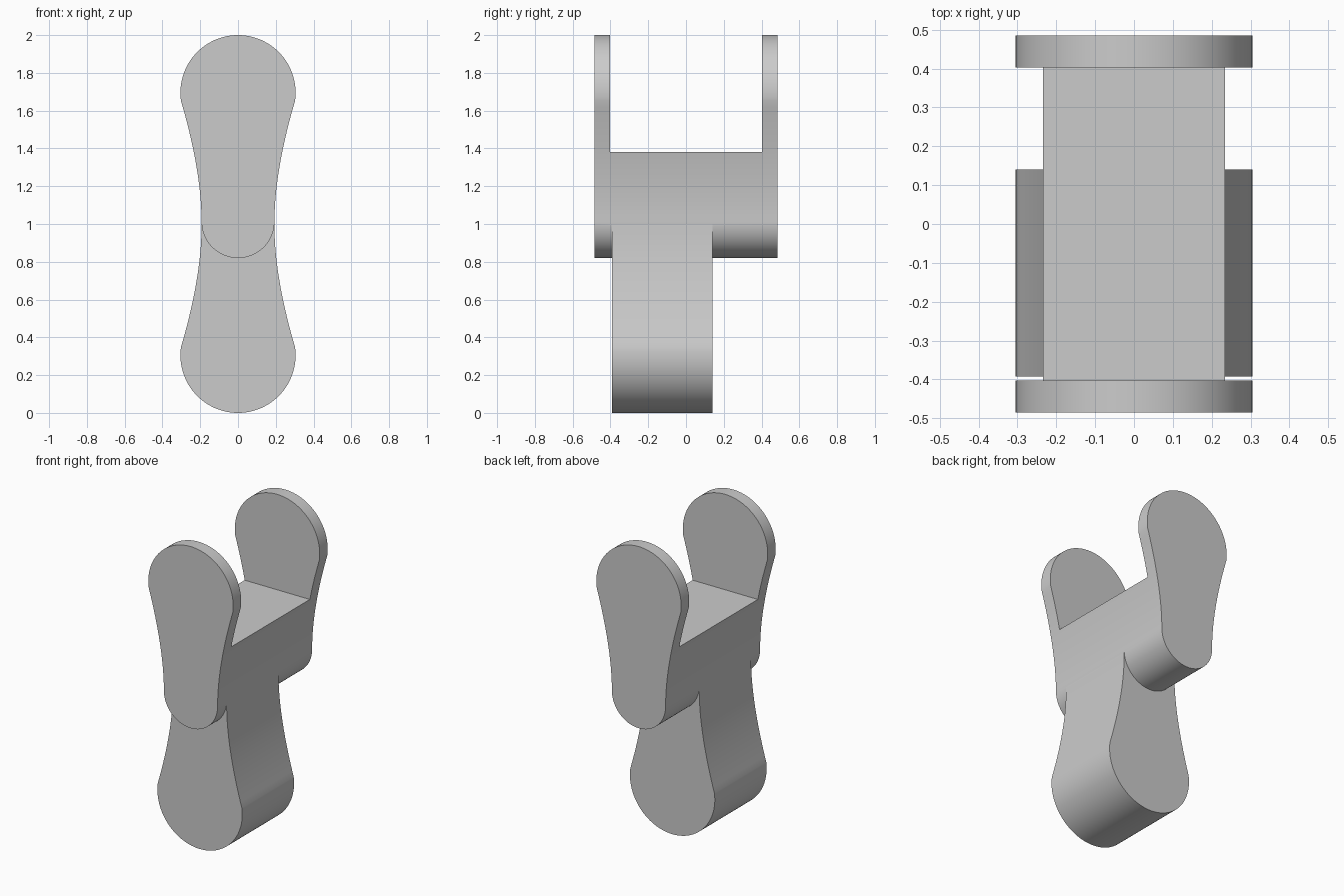
import bpy, bmesh
from math import sin, cos, pi, radians

cube = bpy.data.objects.get("Cube")
if cube:
    bpy.data.objects.remove(cube, do_unlink=True)

grey = bpy.data.materials.new("light grey")
grey.use_nodes = True
grey.diffuse_color = (0.6, 0.6, 0.6, 1)
grey.node_tree.nodes["Principled BSDF"].inputs["Base Color"].default_value = (0.6, 0.6, 0.6, 1)

BULB_R, BULB_Z = 0.305, 1.695
NECK_R, NECK_Z = 0.193, 1.013


def half_outline():
    """Right half of the link outline, from the top of the bulb to the foot."""
    end = radians(98)
    pts = [(BULB_R * sin(end * i / 28), BULB_Z + BULB_R * cos(end * i / 28)) for i in range(29)]
    x0, z0 = pts[-1]
    for i in range(1, 21):                       # concave waist
        t = i / 20
        pts.append(((1 - t) ** 2 * x0 + (1 - (1 - t) ** 2) * NECK_R,
                    (1 - t) ** 2 * z0 + 2 * t * (1 - t) * 1.28 + t * t * NECK_Z))
    for i in range(1, 25):                       # round foot
        a = pi / 2 * i / 24
        pts.append((NECK_R * cos(a), NECK_Z - NECK_R * sin(a)))
    pts[0], pts[-1] = (0, pts[0][1]), (0, pts[-1][1])
    return pts


def extrude(name, outline, y0, y1):
    bm = bmesh.new()
    face = bm.faces.new([bm.verts.new((x, y0, z)) for x, z in outline])
    out = bmesh.ops.extrude_face_region(bm, geom=[face])["geom"]
    verts = [g for g in out if isinstance(g, bmesh.types.BMVert)]
    bmesh.ops.translate(bm, verts=verts, vec=(0, y1 - y0, 0))
    bmesh.ops.recalc_face_normals(bm, faces=bm.faces)
    mesh = bpy.data.meshes.new(name)
    bm.to_mesh(mesh)
    bm.free()
    mesh.materials.append(grey)
    obj = bpy.data.objects.new(name, mesh)
    bpy.context.collection.objects.link(obj)
    return obj


def boolean(target, other, operation):
    bpy.context.view_layer.objects.active = target
    mod = target.modifiers.new(operation, 'BOOLEAN')
    mod.operation, mod.solver, mod.object = operation, 'EXACT', other
    bpy.ops.object.modifier_apply(modifier=mod.name)
    bpy.data.objects.remove(other, do_unlink=True)


half = half_outline()
outline = half + [(-x, z) for x, z in half[-2:0:-1]]

# Forked upper link: full-depth body with a slot between two ears
link = extrude("forked_link", outline, -0.485, 0.485)
slot = extrude("slot_cutter", [(-1, 1.38), (1, 1.38), (1, 3), (-1, 3)], -0.403, 0.403)
slot.hide_render = True
boolean(link, slot, 'DIFFERENCE')

# Solid lower lug: the same outline turned upside down
lug = extrude("lower_lug", [(x, 2 - z) for x, z in outline], -0.392, 0.14)
boolean(link, lug, 'UNION')

# Smooth curved sides, crisp rims
bpy.ops.object.select_all(action='DESELECT')
link.select_set(True)
bpy.context.view_layer.objects.active = link
bpy.ops.object.shade_smooth_by_angle(angle=radians(25))
